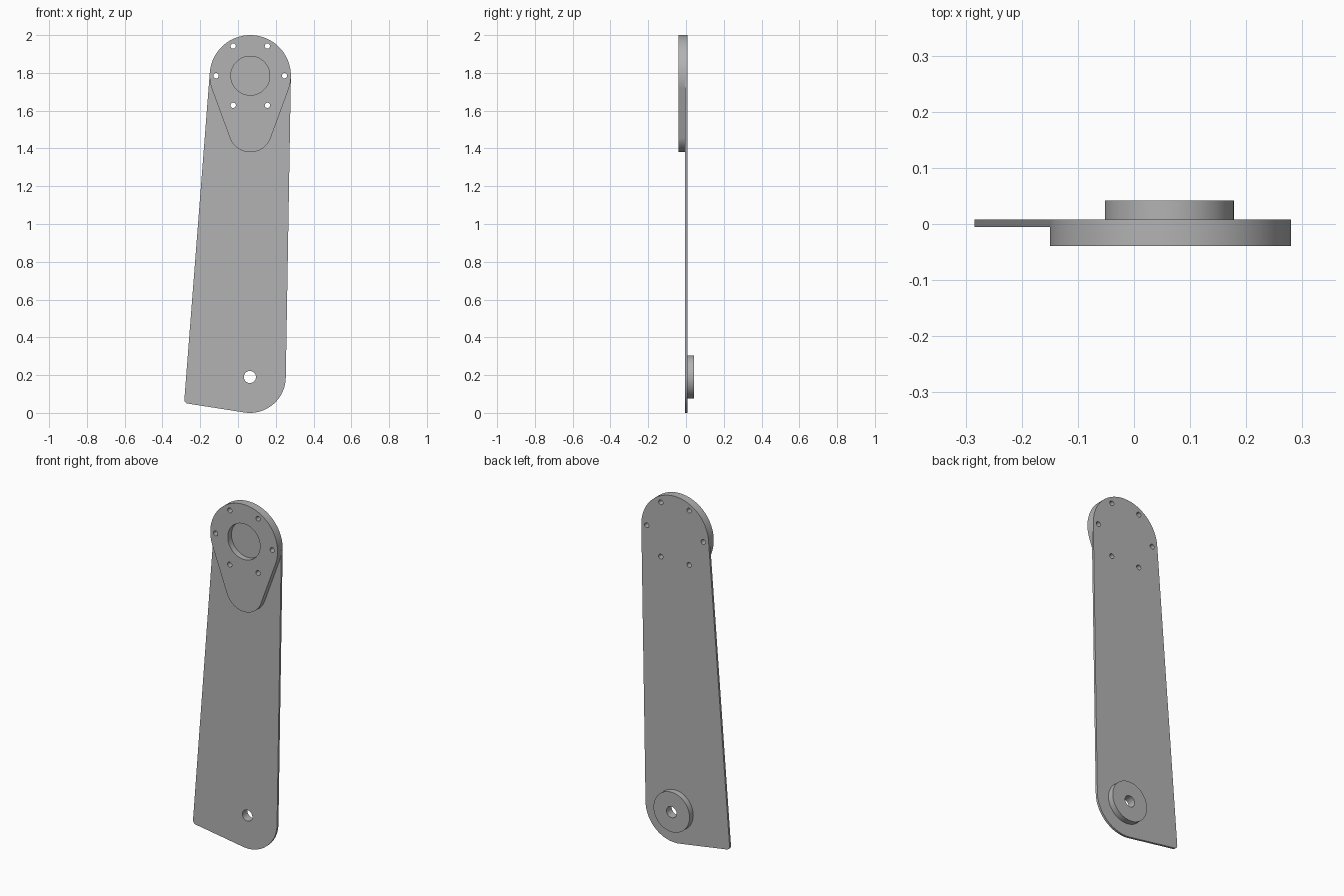
import bpy, bmesh
from math import sin, cos, pi, radians
from mathutils import Vector
from mathutils.geometry import convex_hull_2d

cube = bpy.data.objects.get("Cube")
if cube:
    bpy.data.objects.remove(cube, do_unlink=True)

GREY = (0.45, 0.45, 0.45, 1)
metal = bpy.data.materials.new("plain grey")
metal.use_nodes = True
metal.diffuse_color = GREY
metal.node_tree.nodes["Principled BSDF"].inputs["Base Color"].default_value = GREY


def circle(x, z, r, n=96):
    return [Vector((x + r * cos(2 * pi * i / n), z + r * sin(2 * pi * i / n))) for i in range(n)]


def hull(*discs):
    """Outline wrapped around several discs, joined by tangent lines."""
    pts = [p for d in discs for p in circle(*d)]
    return [pts[i] for i in convex_hull_2d(pts)]


def slab(name, outline, holes, front, back):
    """Flat part cut from an outline with holes, thick from front to back in y."""
    bm = bmesh.new()
    edges = []
    for loop in [outline] + holes:
        vs = [bm.verts.new((p.x, front, p.y)) for p in loop]
        edges += [bm.edges.new((a, b)) for a, b in zip(vs, vs[1:] + vs[:1])]
    bmesh.ops.triangle_fill(bm, edges=edges, use_beauty=True)
    ext = bmesh.ops.extrude_face_region(bm, geom=bm.faces[:], use_keep_orig=True)
    moved = [g for g in ext["geom"] if isinstance(g, bmesh.types.BMVert)]
    bmesh.ops.translate(bm, verts=moved, vec=(0, back - front, 0))
    bmesh.ops.recalc_face_normals(bm, faces=bm.faces[:])
    mesh = bpy.data.meshes.new(name)
    bm.to_mesh(mesh)
    bm.free()
    mesh.materials.append(metal)
    obj = bpy.data.objects.new(name, mesh)
    bpy.context.collection.objects.link(obj)
    bpy.ops.object.select_all(action="DESELECT")
    obj.select_set(True)
    bpy.context.view_layer.objects.active = obj
    bpy.ops.object.shade_smooth_by_angle(angle=radians(30))
    return obj


HEAD = (0.065, 1.785, 0.215)
FOOT = (0.063, 0.19, 0.19)
FRONT, BACK = -0.005, 0.008

# Ring of bolt holes and the pivot hole
bolts = [circle(HEAD[0] + 0.181 * cos(k * pi / 3), HEAD[1] + 0.181 * sin(k * pi / 3), 0.014, 24)
         for k in range(6)]
pivot = circle(FOOT[0], FOOT[1], 0.032, 48)

# Long thin arm with a small rounded corner at lower right
slab("arm_plate", hull(HEAD, FOOT, (-0.263, 0.07, 0.021)), bolts + [pivot], FRONT, BACK)

# Teardrop pad on the front, with a round recess down to the arm
slab("front_pad", hull(HEAD, (0.065, 1.495, 0.115)),
     bolts + [circle(HEAD[0], HEAD[1], 0.103)], -0.039, FRONT)

# Round boss on the back
slab("back_boss", circle(FOOT[0], FOOT[1], 0.115), [pivot], BACK, 0.042)
